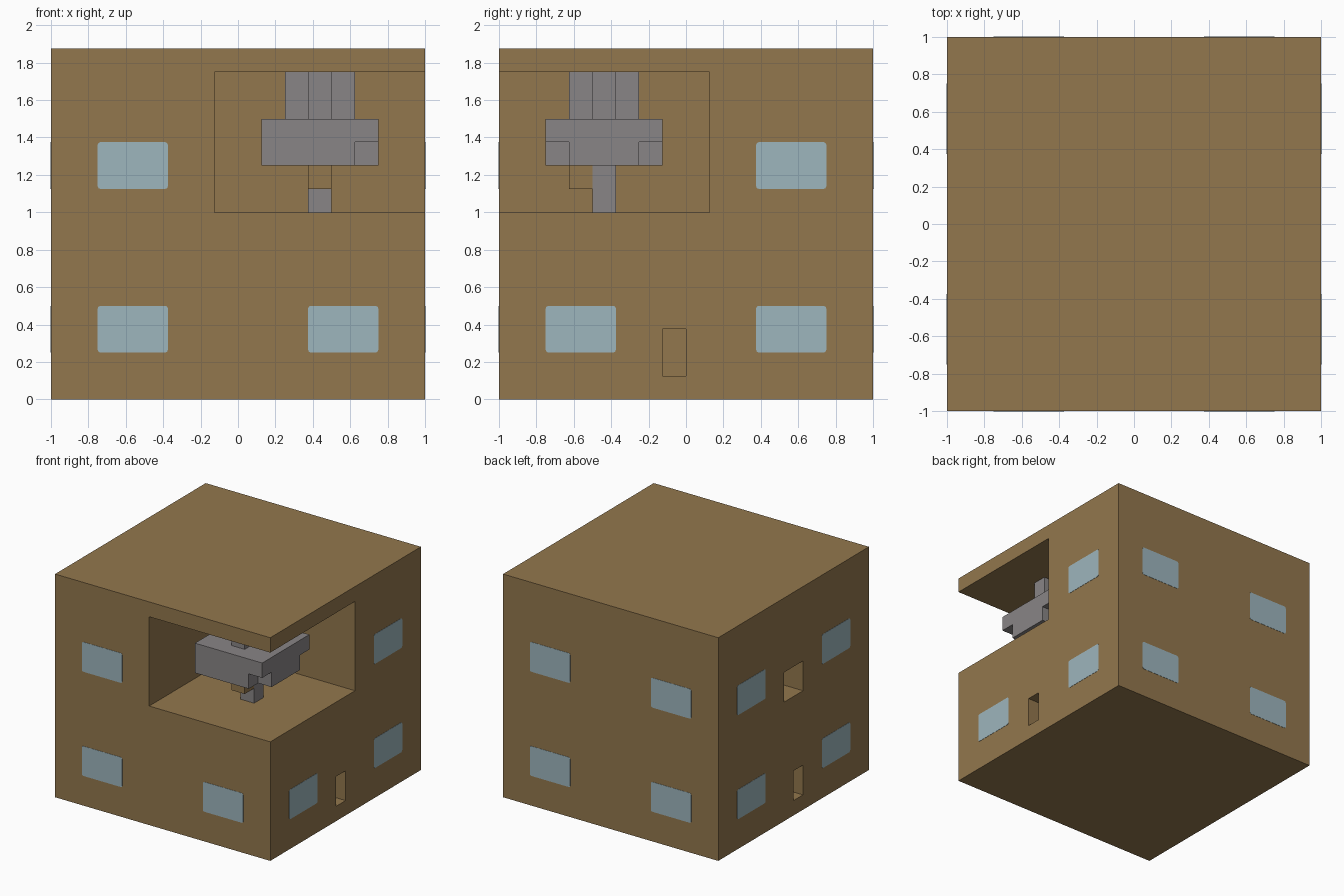
import bpy
import bmesh
from math import pi
from mathutils import Matrix, Vector

cube = bpy.data.objects.get("Cube")
if cube:
    bpy.data.objects.remove(cube, do_unlink=True)

U = 0.125  # one block


def material(name, rgb):
    m = bpy.data.materials.new(name)
    m.use_nodes = True
    m.diffuse_color = (*rgb, 1)
    m.node_tree.nodes["Principled BSDF"].inputs["Base Color"].default_value = (*rgb, 1)
    return m


brown = material("wood brown", (0.29, 0.185, 0.075))
grey = material("stone grey", (0.25, 0.235, 0.24))
glass = material("pale blue glass", (0.34, 0.465, 0.51))


def finish(name, bm, mat):
    mesh = bpy.data.meshes.new(name)
    bm.to_mesh(mesh)
    bm.free()
    mesh.materials.append(mat)
    ob = bpy.data.objects.new(name, mesh)
    bpy.context.collection.objects.link(ob)
    return ob


def box(name, low, high, mat):
    """Box between two corners given in blocks."""
    a, b = Vector(low) * U, Vector(high) * U
    bm = bmesh.new()
    bmesh.ops.create_cube(bm, size=1, matrix=Matrix.Translation((a + b) / 2)
                          @ Matrix.Diagonal((*(b - a), 1)))
    return finish(name, bm, mat)


def carve(ob, low, high):
    """Cut a box-shaped hollow out of an object."""
    cutter = box("cutter", low, high, ob.data.materials[0])
    cutter.hide_render = True
    mod = ob.modifiers.new("carve", "BOOLEAN")
    mod.operation, mod.solver, mod.object = "DIFFERENCE", "EXACT", cutter
    bpy.context.view_layer.objects.active = ob
    bpy.ops.object.modifier_apply(modifier=mod.name)
    bpy.data.objects.remove(cutter, do_unlink=True)


# Building block with the open corner terrace and doorways
building = box("building", (-8, -8, 0), (8, 8, 15), brown)
carve(building, (-1, -9, 8), (9, 1, 14))
carve(building, (7, -1, 1), (9, 0, 3))
carve(building, (-9, -1, 1), (-7, 0, 3))
carve(building, (-9, -1, 8), (-6, 1, 10))


# Windows: thin plates with softened corners, repeated on every wall
def window(name, turn, x, z):
    bm = bmesh.new()
    place = Matrix.Rotation(turn, 4, "Z") @ Matrix.Translation((x, -1, z))
    bmesh.ops.create_cube(bm, size=1, matrix=Matrix.Diagonal((3 * U, 0.004, 2 * U, 1)))
    corners = [e for e in bm.edges
               if abs(e.verts[0].co.y - e.verts[1].co.y) > 0.001]
    bmesh.ops.bevel(bm, geom=corners, offset=0.014, segments=2, profile=0.5,
                    affect="EDGES")
    bm.transform(place)
    finish(name, bm, glass)


for i, wall in enumerate(("front", "right", "back", "left")):
    for side in (-1, 1):
        for floor, z in (("lower", 3 * U), ("upper", 10 * U)):
            # The terrace replaces the upper windows beside the open corner
            if floor == "upper" and (wall, side) in (("front", 1), ("right", -1)):
                continue
            end = "a" if side < 0 else "b"
            window(f"{wall}_{floor}_window_{end}", i * pi / 2, side * 4.5 * U, z)

# Tree on the terrace: trunk, wide canopy with two missing corners, cross-shaped top
box("tree_trunk", (3, -4, 8), (4, -3, 10), grey)
box("trunk_pod", (3, -5, 9), (4, -4, 10), brown)
canopy = box("tree_canopy", (1, -6, 10), (6, -1, 12), grey)
carve(canopy, (5, -7, 9), (7, -5, 11))
carve(canopy, (5, -2, 9), (7, 0, 11))

bm = bmesh.new()
arm = [Vector(p) * U for p in ((1.5, -0.5, 0), (1.5, 0.5, 0), (0.5, 0.5, 0))]
ring = [bm.verts.new(Matrix.Rotation(k * pi / 2, 3, "Z") @ p)
        for k in range(4) for p in arm]
base = bm.faces.new(ring)
grown = bmesh.ops.extrude_face_region(bm, geom=[base])["geom"]
bmesh.ops.translate(bm, vec=(0, 0, 2 * U),
                    verts=[g for g in grown if isinstance(g, bmesh.types.BMVert)])
bmesh.ops.recalc_face_normals(bm, faces=bm.faces)
bm.transform(Matrix.Translation(Vector((3.5, -3.5, 12)) * U))
finish("tree_top", bm, grey)
